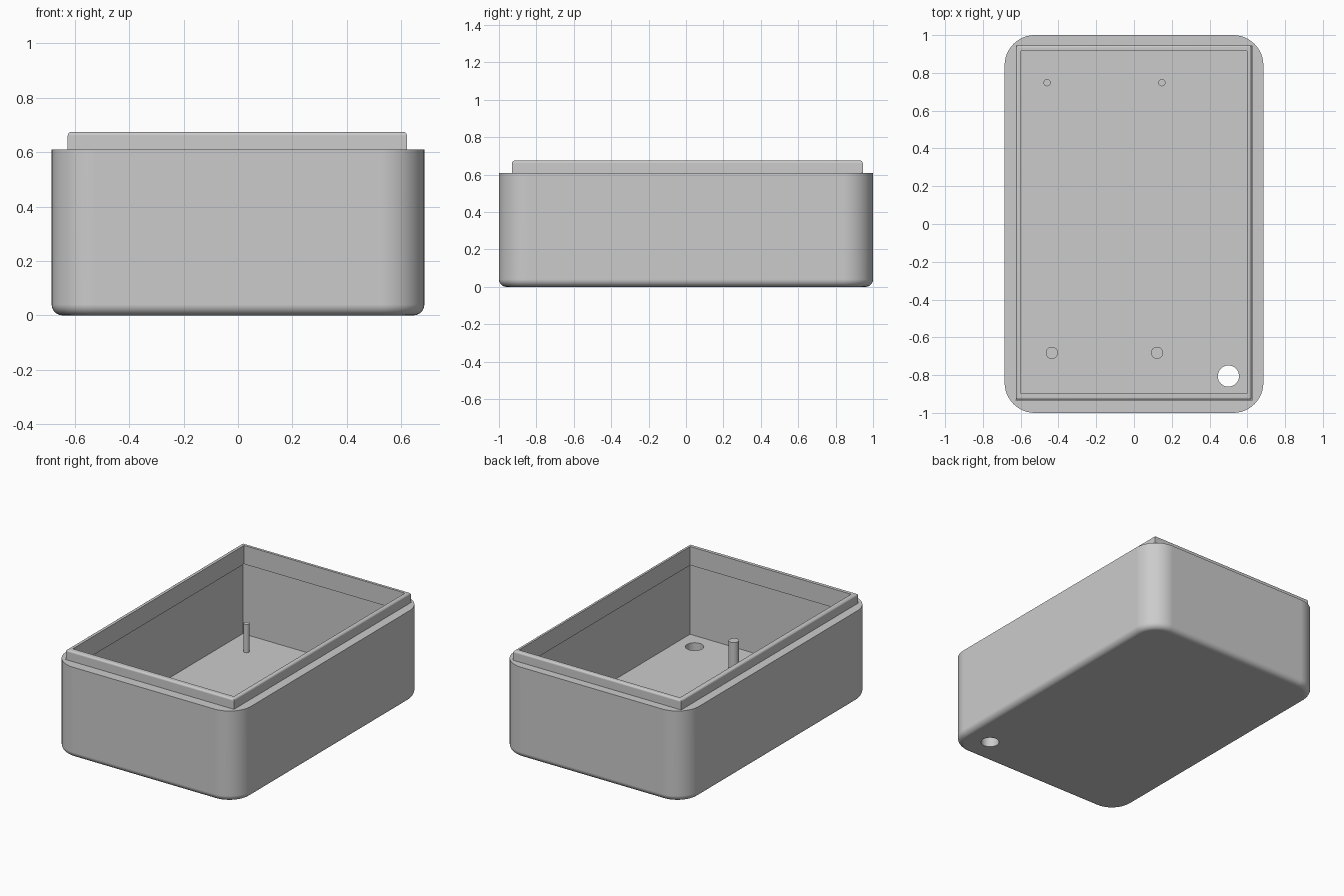
import bpy
import bmesh
from mathutils import Matrix, Vector

cube = bpy.data.objects.get("Cube")
if cube:
    bpy.data.objects.remove(cube, do_unlink=True)

grey = bpy.data.materials.new("plain grey")
grey.use_nodes = True
grey.diffuse_color = (0.6, 0.6, 0.6, 1)
grey.node_tree.nodes["Principled BSDF"].inputs["Base Color"].default_value = (0.6, 0.6, 0.6, 1)

FLOOR, RIM, TOP = 0.065, 0.61, 0.675


def finish(name, bm):
    """Turn a bmesh into a named grey object."""
    bmesh.ops.recalc_face_normals(bm, faces=bm.faces)
    mesh = bpy.data.meshes.new(name)
    bm.to_mesh(mesh)
    bm.free()
    obj = bpy.data.objects.new(name, mesh)
    bpy.context.collection.objects.link(obj)
    mesh.materials.append(grey)
    return obj


def block(low, high):
    """Box between two opposite corners."""
    low, high = Vector(low), Vector(high)
    bm = bmesh.new()
    place = Matrix.Translation((low + high) / 2) @ Matrix.Diagonal((high - low).to_4d())
    bmesh.ops.create_cube(bm, size=1, matrix=place)
    return bm


def round_edges(bm, rule, radius, segments):
    edges = [e for e in bm.edges if rule(*[v.co for v in e.verts])]
    bmesh.ops.bevel(bm, geom=edges, offset=radius, segments=segments,
                    profile=0.5, affect='EDGES')


def cylinder(name, x, y, low, high, radius, sides=32):
    bm = bmesh.new()
    bmesh.ops.create_cone(bm, cap_ends=True, segments=sides, radius1=radius,
                          radius2=radius, depth=high - low,
                          matrix=Matrix.Translation((x, y, (low + high) / 2)))
    return finish(name, bm)


def select_only(obj):
    bpy.ops.object.select_all(action='DESELECT')
    obj.select_set(True)
    bpy.context.view_layer.objects.active = obj


def cut(obj, cutter):
    mod = obj.modifiers.new("cut", 'BOOLEAN')
    mod.operation = 'DIFFERENCE'
    mod.solver = 'EXACT'
    mod.object = cutter
    select_only(obj)
    bpy.ops.object.modifier_apply(modifier=mod.name)
    bpy.data.objects.remove(cutter, do_unlink=True)


def smooth(obj):
    select_only(obj)
    bpy.ops.object.shade_smooth_by_angle(angle=0.6)
    mod = obj.modifiers.new("flat faces", 'WEIGHTED_NORMAL')
    mod.keep_sharp = True


# Outer shell: rounded upright corners and a softened underside
bm = block((-0.685, -1, 0), (0.685, 1, RIM))
round_edges(bm, lambda a, b: abs(a.z - b.z) > 0.1, 0.16, 12)
round_edges(bm, lambda a, b: max(a.z, b.z) < 0.001, 0.04, 6)
shell = finish("case_shell", bm)
cut(shell, finish("cavity", block((-0.626, -0.935, FLOOR), (0.625, 0.945, 1))))
cut(shell, cylinder("cable_hole", 0.5, -0.805, -0.1, 0.2, 0.056, 48))
smooth(shell)

# Thin locating lip seated inside the shell and standing above its rim
bm = block((-0.626, -0.93, 0.55), (0.621, 0.945, TOP))
round_edges(bm, lambda a, b: min(a.z, b.z) > TOP - 0.001, 0.014, 4)
lip = finish("locating_lip", bm)
cut(lip, finish("lip_opening", block((-0.597, -0.897, 0.4), (0.597, 0.917, 1))))
smooth(lip)

# Mounting posts: thin pair at the back, thick pair at the front
for name, x, y, radius in (("back_right_post", -0.46, 0.748, 0.019),
                           ("back_left_post", 0.148, 0.748, 0.019),
                           ("front_right_post", -0.435, -0.682, 0.032),
                           ("front_left_post", 0.122, -0.682, 0.032)):
    smooth(cylinder(name, x, y, FLOOR - 0.01, 0.255, radius))
